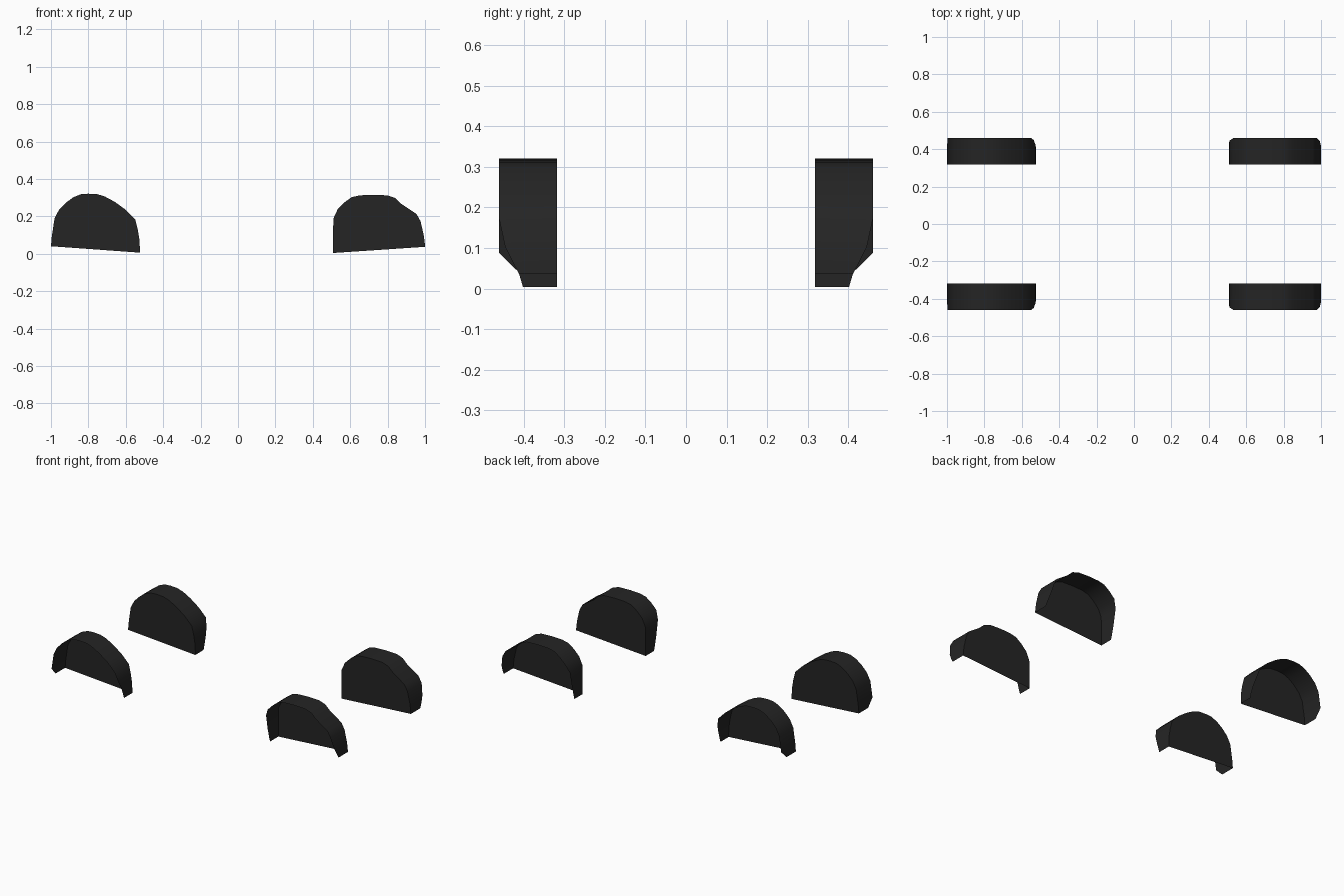
import bpy, bmesh

if "Cube" in bpy.data.objects:
    bpy.data.objects.remove(bpy.data.objects["Cube"])

dark = bpy.data.materials.new("dark_plastic")
dark.diffuse_color = (0.018, 0.018, 0.018, 1)
dark.use_nodes = True
dark.node_tree.nodes["Principled BSDF"].inputs["Base Color"].default_value = dark.diffuse_color
INNER, OUTER = 0.318, 0.461

# Arch profiles: (x, z, outer edge y); the outer edge narrows near the feet
left_arch = [
    (-1.0, .04, .412), (-.996, .088, OUTER), (-.981, .188, OUTER), (-.957, .235, OUTER),
    (-.92, .273, OUTER), (-.88, .302, OUTER), (-.84, .318, OUTER), (-.80, .321, OUTER),
    (-.75, .318, OUTER), (-.71, .305, OUTER), (-.66, .278, OUTER), (-.60, .235, OUTER),
    (-.55, .185, OUTER), (-.536, .13, .448), (-.527, .075, .425), (-.525, .035, .411),
    (-.525, .006, .402)]
right_arch = [
    (.508, .004, .402), (.508, .035, .411), (.508, .09, .425), (.510, .188, .445),
    (.533, .238, OUTER), (.57, .275, OUTER), (.607, .302, OUTER), (.65, .312, OUTER),
    (.72, .315, OUTER), (.80, .312, OUTER), (.842, .297, OUTER), (.874, .266, OUTER),
    (.954, .213, OUTER), (.976, .174, OUTER), (.992, .104, .446), (.998, .065, .427),
    (1.0, .037, .412)]


def wheel_liner(name, profile, side):
    bm = bmesh.new()
    inner = [bm.verts.new((x, side * INNER, z)) for x, z, y in profile]
    outer = [bm.verts.new((x, side * y, z)) for x, z, y in profile]
    # flat inner wall
    bm.faces.new(inner)
    # curved arch strip, open towards the outside and below
    for i in range(len(profile) - 1):
        bm.faces.new((inner[i], inner[i + 1], outer[i + 1], outer[i]))
    bmesh.ops.recalc_face_normals(bm, faces=bm.faces)
    mesh = bpy.data.meshes.new(name)
    bm.to_mesh(mesh)
    bm.free()
    mesh.materials.append(dark)
    ob = bpy.data.objects.new(name, mesh)
    bpy.context.collection.objects.link(ob)
    bpy.ops.object.select_all(action='DESELECT')
    bpy.context.view_layer.objects.active = ob
    ob.select_set(True)
    bpy.ops.object.shade_smooth_by_angle(angle=0.6)


# Four liners, mirrored front to back
for label, side in (("front", -1), ("back", 1)):
    wheel_liner(f"left_{label}_wheel_liner", left_arch, side)
    wheel_liner(f"right_{label}_wheel_liner", right_arch, side)
